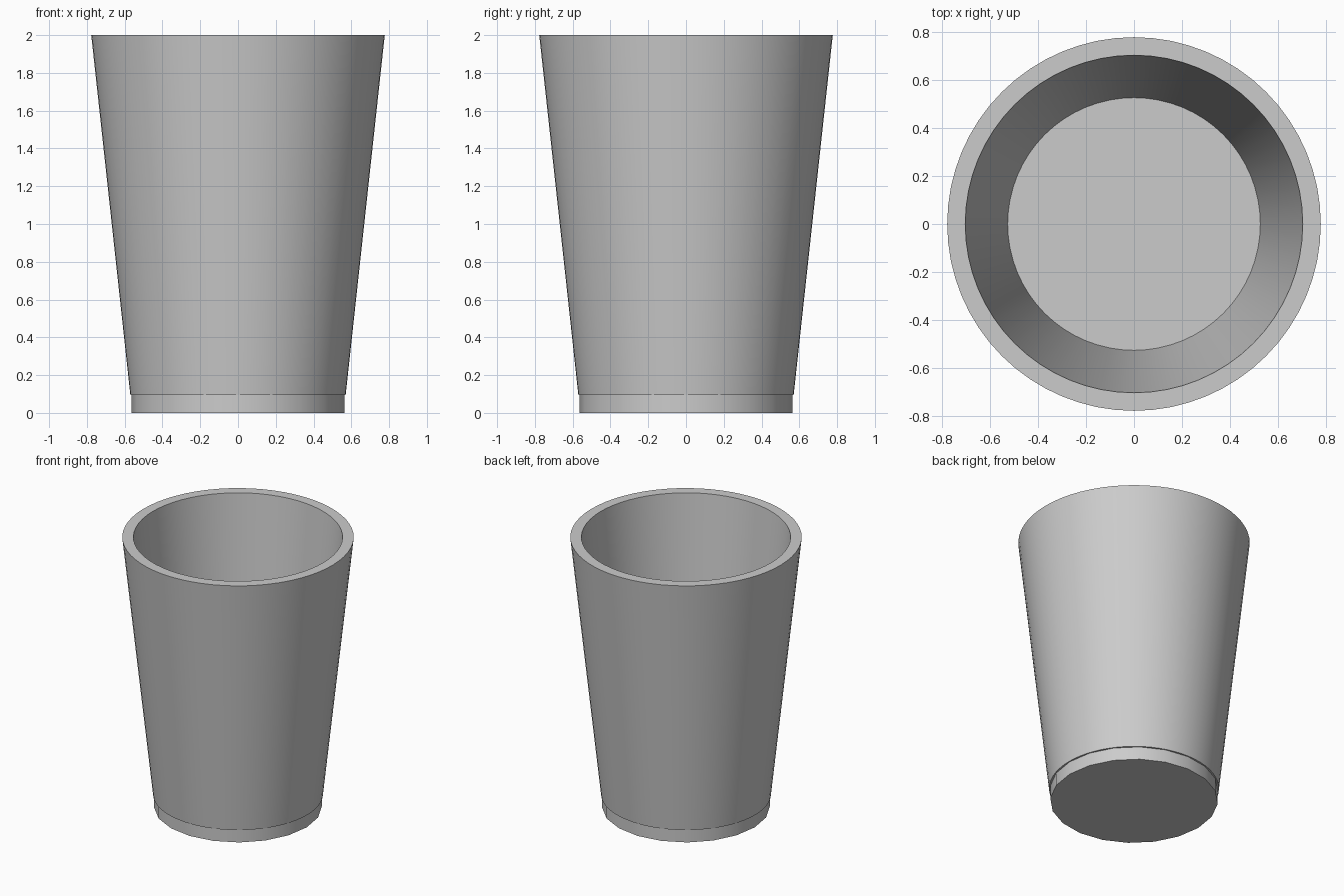
import bpy, bmesh, math

if "Cube" in bpy.data.objects:
    bpy.data.objects.remove(bpy.data.objects["Cube"])


def lathe(name, profile, sides, closed=False, caps=False):
    """Revolve (radius, z) points around the z axis."""
    bm = bmesh.new()
    rings = []
    for r, z in profile:
        rings.append([bm.verts.new((r * math.cos(2 * math.pi * i / sides),
                                    r * math.sin(2 * math.pi * i / sides), z))
                      for i in range(sides)])
    pairs = list(zip(rings, rings[1:]))
    if closed:
        pairs.append((rings[-1], rings[0]))
    for a, b in pairs:
        for i in range(sides):
            j = (i + 1) % sides
            bm.faces.new((a[i], a[j], b[j], b[i]))
    if caps:
        bm.faces.new(rings[0][::-1])
        bm.faces.new(rings[-1])
    bmesh.ops.recalc_face_normals(bm, faces=bm.faces)
    mesh = bpy.data.meshes.new(name)
    bm.to_mesh(mesh)
    bm.free()
    obj = bpy.data.objects.new(name, mesh)
    bpy.context.collection.objects.link(obj)
    bpy.ops.object.select_all(action='DESELECT')
    obj.select_set(True)
    bpy.context.view_layer.objects.active = obj
    bpy.ops.object.shade_smooth_by_angle(angle=math.radians(30))
    return obj


# Tapered cup wall with thickness and flat rim
lathe("cup_wall", [(0.57, 0.095), (0.777, 2.0), (0.702, 2.0), (0.525, 0.095)],
      64, closed=True)

# Coarser base disc, its top forming the cup floor
lathe("cup_base", [(0.563, 0.0), (0.563, 0.1)], 20, caps=True)
